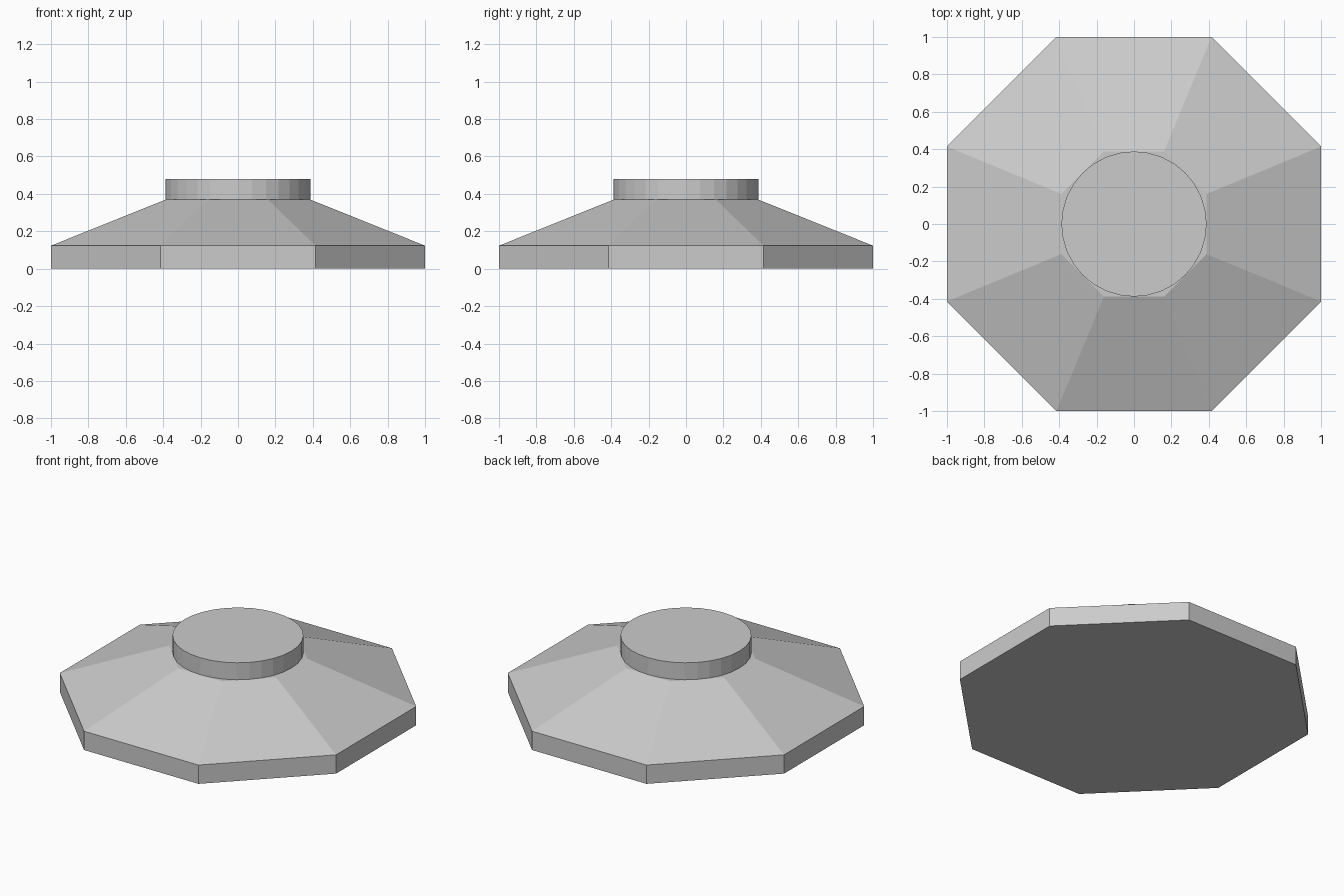
import bpy
import bmesh
import math

if "Cube" in bpy.data.objects:
    bpy.data.objects.remove(bpy.data.objects["Cube"])

grey = bpy.data.materials.new("plain grey")
grey.diffuse_color = (0.6, 0.6, 0.6, 1.0)
grey.use_nodes = True
grey.node_tree.nodes["Principled BSDF"].inputs["Base Color"].default_value = grey.diffuse_color


def lathe(name, sides, rings, turn=0.0):
    """Closed flat-faced solid from (radius, height) rings."""
    bm = bmesh.new()
    loops = []
    for radius, z in rings:
        angles = [turn + math.tau * i / sides for i in range(sides)]
        loops.append([bm.verts.new((radius * math.cos(a), radius * math.sin(a), z))
                      for a in angles])
    for low, high in zip(loops, loops[1:]):
        for i in range(sides):
            j = (i + 1) % sides
            bm.faces.new((low[i], low[j], high[j], high[i]))
    bm.faces.new(loops[0][::-1])
    bm.faces.new(loops[-1])
    mesh = bpy.data.meshes.new(name)
    bm.to_mesh(mesh)
    bm.free()
    mesh.materials.append(grey)
    obj = bpy.data.objects.new(name, mesh)
    bpy.context.collection.objects.link(obj)
    return obj


# Octagonal base: short upright rim, then a sloped roof (flats face the axes)
half = math.pi / 8
corner = 1 / math.cos(half)
lathe("octagonal_base", 8,
      [(corner, 0.0), (corner, 0.123), (0.388 * corner, 0.369)], half)

# Round cap on top
lathe("round_cap", 32, [(0.388, 0.369), (0.388, 0.48)])
